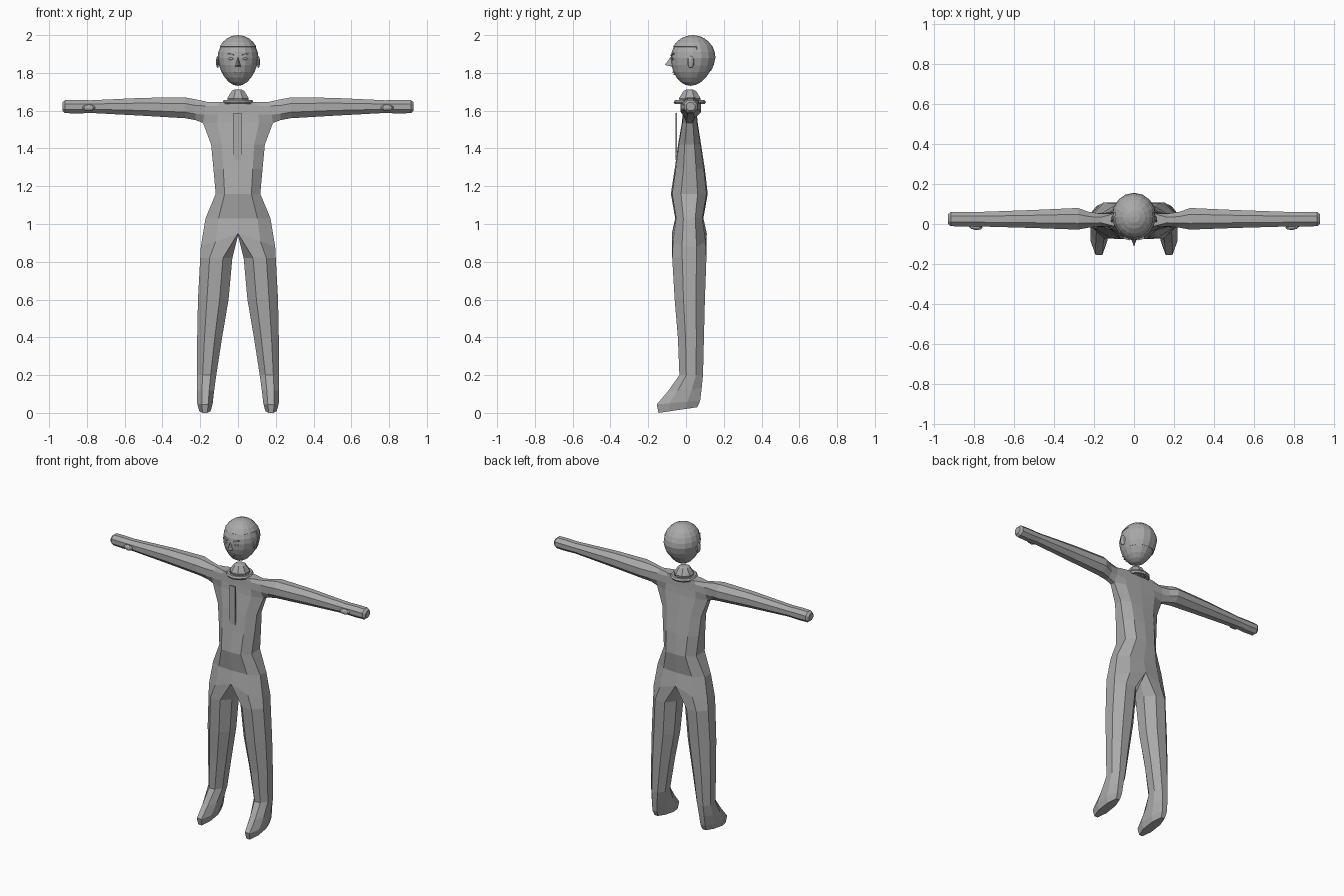
import bpy, bmesh, math
from mathutils import Matrix, Vector

if "Cube" in bpy.data.objects:
    bpy.data.objects.remove(bpy.data.objects["Cube"])

grey = bpy.data.materials.new("plain_grey")
grey.diffuse_color = (0.4, 0.4, 0.4, 1)
grey.use_nodes = True
grey.node_tree.nodes["Principled BSDF"].inputs["Base Color"].default_value = grey.diffuse_color


def finish(name, bm):
    bmesh.ops.recalc_face_normals(bm, faces=bm.faces[:])
    me = bpy.data.meshes.new(name)
    bm.to_mesh(me)
    bm.free()
    me.materials.append(grey)
    ob = bpy.data.objects.new(name, me)
    bpy.context.collection.objects.link(ob)
    return ob


def mirror(ob):
    m = ob.modifiers.new("mirror", 'MIRROR')
    m.use_clip = True
    m.merge_threshold = 0.0005
    return ob


def place(loc, scale, rot=(0, 0, 0)):
    r = Matrix.Rotation(rot[2], 4, 'Z') @ Matrix.Rotation(rot[1], 4, 'Y') @ Matrix.Rotation(rot[0], 4, 'X')
    return Matrix.Translation(loc) @ r @ Matrix.Diagonal((*scale, 1))


def box(name, loc, size, rot=(0, 0, 0)):
    bm = bmesh.new()
    bmesh.ops.create_cube(bm, size=1, matrix=place(loc, size, rot))
    return finish(name, bm)


def ball(name, loc, radii, rot=(0, 0, 0), u=8, v=6):
    bm = bmesh.new()
    bmesh.ops.create_uvsphere(bm, u_segments=u, v_segments=v, radius=1, matrix=place(loc, radii, rot))
    return finish(name, bm)


def bridge(bm, a, b):
    for i in range(len(a)):
        j = (i + 1) % len(a)
        bm.faces.new((a[i], a[j], b[j], b[i]))


OCT = [math.radians(-112.5 + 45 * i) for i in range(8)]
K = 1 / math.cos(math.pi / 8)

# Body: half torso, leg and arm in one mesh, mirrored
bm = bmesh.new()
# z, half width, front y, back y, side depth factor
torso = [(0.95, 0.197, -0.075, 0.11, 0.42), (1.03, 0.172, -0.057, 0.092, 0.42),
         (1.16, 0.118, -0.08, 0.115, 0.45), (1.29, 0.13, -0.06, 0.10, 0.42),
         (1.42, 0.142, -0.042, 0.08, 0.42), (1.535, 0.185, -0.022, 0.062, 0.4),
         (1.58, 0.178, -0.018, 0.058, 0.9), (1.625, 0.172, -0.016, 0.056, 0.9),
         (1.647, 0.165, -0.014, 0.054, 0.4)]
rows = []
for n, (z, w, yf, yb, d) in enumerate(torso):
    m, h = (yf + yb) / 2, (yb - yf) / 2
    drop = 0.07 if n == 0 else 0
    pts = [(0, yf, z), (0.6 * w, m - 0.93 * h, z - 0.6 * drop), (w, m - d * h, z - drop),
           (w, m + d * h, z - drop), (0.6 * w, m + 0.93 * h, z - 0.6 * drop), (0, yb, z)]
    rows.append([bm.verts.new(p) for p in pts])
for n in range(len(rows) - 1):
    for c in range(5):
        if c == 2 and n >= 5:      # shoulder opening
            continue
        a, b = rows[n], rows[n + 1]
        bm.faces.new((a[c], a[c + 1], b[c + 1], b[c]))
t = rows[-1]
bm.faces.new((t[0], t[1], t[4], t[5]))
bm.faces.new((t[1], t[2], t[3], t[4]))

# Leg: centre x, radius x, front y, back y, front z, back z
leg = [(0.115, 0.085, -0.073, 0.108, 0.82, 0.82), (0.131, 0.081, -0.06, 0.10, 0.6, 0.6),
       (0.15, 0.066, -0.043, 0.095, 0.4, 0.4), (0.166, 0.051, -0.035, 0.09, 0.2, 0.2),
       (0.172, 0.046, -0.095, 0.083, 0.115, 0.13), (0.175, 0.041, -0.155, 0.075, 0.045, 0.065),
       (0.175, 0.03, -0.145, 0.06, 0.0, 0.03)]
ring = rows[0] + [bm.verts.new((0, 0.05, 0.94)), bm.verts.new((0, -0.02, 0.94))]
for cx, rx, yf, yb, zf, zb in leg:
    new = []
    for a in OCT:
        y = (yf + yb) / 2 + (yb - yf) / 2 * max(-1, min(1, K * math.sin(a)))
        z = zf + (zb - zf) * (y - yf) / (yb - yf)
        new.append(bm.verts.new((cx + rx * max(-1, min(1, K * math.cos(a))), y, z)))
    bridge(bm, ring, new)
    ring = new
bm.faces.new(ring)

# Arm: x, front y, back y, bottom z, top z
arm = [(0.225, -0.018, 0.06, 1.55, 1.66), (0.28, -0.028, 0.08, 1.56, 1.67),
       (0.5, -0.02, 0.07, 1.573, 1.668), (0.78, -0.012, 0.06, 1.588, 1.655),
       (0.85, -0.012, 0.06, 1.585, 1.657), (0.915, -0.011, 0.06, 1.587, 1.656),
       (0.93, 0.002, 0.047, 1.6, 1.643)]
ring = [rows[r][2] for r in (5, 6, 7, 8)] + [rows[r][3] for r in (8, 7, 6, 5)]
for x, yf, yb, z0, z1 in arm:
    new = []
    for i in range(8):
        a = math.radians(-112.5 - 45 * i)
        new.append(bm.verts.new((x, (yf + yb) / 2 + (yb - yf) / 2 * K * math.cos(a),
                                 (z0 + z1) / 2 + (z1 - z0) / 2 * K * math.sin(a))))
    bridge(bm, ring, new)
    ring = new
bm.faces.new(ring)
mirror(finish("body", bm))

# Thumbs
mirror(ball("thumbs", (0.79, -0.015, 1.615), (0.035, 0.015, 0.017), (0, 0, 0.1)))

# Neck: turned profile
bm = bmesh.new()
prev = None
for r, z in [(0.055, 1.635), (0.062, 1.665), (0.047, 1.688), (0.035, 1.705), (0.022, 1.711)]:
    new = [bm.verts.new((r * math.cos(a), 0.02 + r * math.sin(a), z)) for a in OCT]
    if prev:
        bridge(bm, prev, new)
    else:
        bm.faces.new(new)
    prev = new
bm.faces.new(prev)
finish("neck", bm)

# Collar ring
bpy.ops.mesh.primitive_torus_add(location=(0, 0.02, 1.645), major_segments=12, minor_segments=6,
                                 major_radius=0.068, minor_radius=0.014)
collar = bpy.context.object
collar.name = "collar"
collar.scale = (1, 1.04, 0.9)
collar.data.materials.append(grey)

# Front strip
box("front_strip", (-0.002, -0.052, 1.463), (0.042, 0.008, 0.25))


def head_shape(radius):
    b = bmesh.new()
    bmesh.ops.create_uvsphere(b, u_segments=16, v_segments=12, radius=radius)
    for v in b.verts:
        v.co.x *= 0.93
        if v.co.z < 0:             # tapered jaw
            s = v.co.z / radius
            v.co.x *= 1 + 0.12 * s
            v.co.y = v.co.y * (1 + 0.08 * s) + 0.012 * s
            v.co.z *= 1.28
        v.co += Vector((0, 0.036, 1.88))
    return b


finish("head", head_shape(0.116))

# Hair shell, cut along hairline
bm = head_shape(0.120)
for co, no in [((0, 0, 1.94), (0, 0, 1)), ((0, 0.058, 0), (0, 1, 0)), ((0, 0, 1.81), (0, 0, 1))]:
    bmesh.ops.bisect_plane(bm, geom=bm.verts[:] + bm.edges[:] + bm.faces[:], plane_co=co, plane_no=no)
bare = []
for f in bm.faces:
    c = f.calc_center_median()
    if not (c.z > 1.94 or (c.y > 0.058 and c.z > 1.81)):
        bare.append(f)
bmesh.ops.delete(bm, geom=bare, context='FACES')
hair = finish("hair", bm)
hair.modifiers.new("thickness", 'SOLIDIFY').thickness = 0.005

# Face features
mirror(ball("ears", (0.108, 0.025, 1.858), (0.008, 0.019, 0.032), (0, 0, 0.2)))
mirror(box("brows", (0.038, -0.071, 1.898), (0.034, 0.012, 0.007), (0, -0.3, 0.3)))
mirror(ball("eyes", (0.037, -0.068, 1.875), (0.014, 0.008, 0.007), (0, 0, 0.3)))
box("mouth", (0, -0.063, 1.803), (0.042, 0.016, 0.007))
box("lower_lip", (0, -0.058, 1.791), (0.026, 0.014, 0.006))

# Nose: wedge
bm = bmesh.new()
v = [bm.verts.new(p) for p in [(0, -0.077, 1.89), (-0.015, -0.072, 1.835), (0.015, -0.072, 1.835),
                               (0, -0.112, 1.842), (0, -0.06, 1.83)]]
for f in [(0, 1, 3), (0, 3, 2), (1, 4, 3), (3, 4, 2), (0, 2, 4), (0, 4, 1)]:
    bm.faces.new([v[i] for i in f])
finish("nose", bm)
